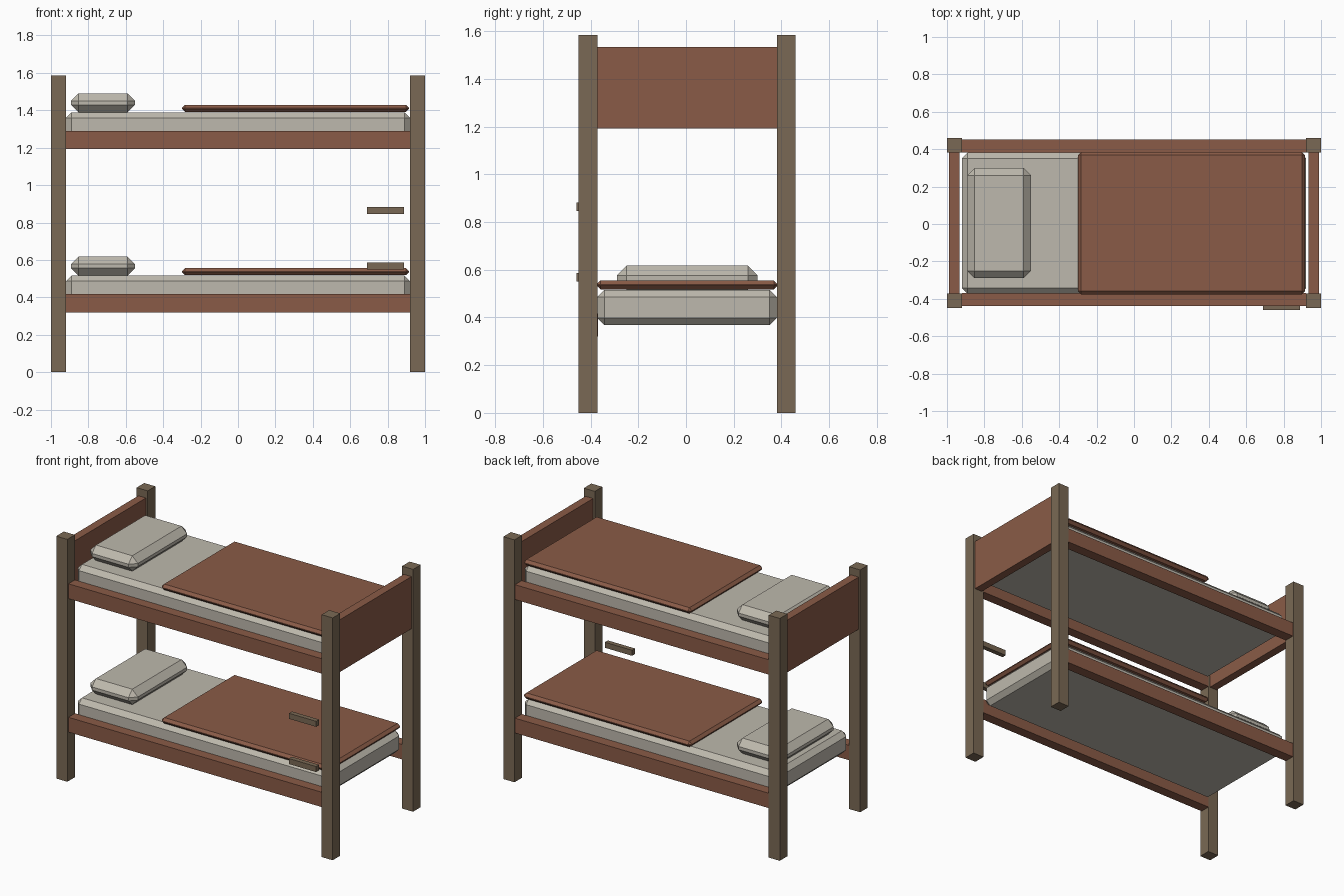
import bpy
import bmesh
from mathutils import Vector

cube = bpy.data.objects.get("Cube")
if cube:
    bpy.data.objects.remove(cube, do_unlink=True)


def make_material(name, rgb):
    mat = bpy.data.materials.new(name)
    mat.use_nodes = True
    colour = (*rgb, 1.0)
    mat.diffuse_color = colour
    mat.node_tree.nodes["Principled BSDF"].inputs["Base Color"].default_value = colour
    return mat


post_wood = make_material("dull post wood", (0.195, 0.141, 0.089))
red_brown = make_material("red brown", (0.254, 0.105, 0.063))
linen = make_material("pale linen", (0.515, 0.485, 0.418))


def box(name, xs, ys, zs, mat, chamfer=0.0):
    """Box from its (min, max) extents, with optional chamfered edges."""
    low, high = (Vector(c) for c in zip(xs, ys, zs))
    bm = bmesh.new()
    bmesh.ops.create_cube(bm, size=1.0)
    for v in bm.verts:
        v.co = (low + high) / 2 + v.co * (high - low)
    if chamfer:
        bmesh.ops.bevel(bm, geom=bm.edges[:], offset=chamfer, segments=1,
                        affect='EDGES')
    mesh = bpy.data.meshes.new(name)
    bm.to_mesh(mesh)
    bm.free()
    mesh.materials.append(mat)
    obj = bpy.data.objects.new(name, mesh)
    bpy.context.collection.objects.link(obj)
    return obj


FRONT, BACK = (-0.45, -0.372), (0.381, 0.459)
INNER = (FRONT[1], BACK[0])

# Corner posts and the end boards between them
for side, sign in (("left", 1), ("right", -1)):
    post_x = sorted((sign * 0.92, sign))
    for end, ys in (("front", FRONT), ("back", BACK)):
        box(f"{end}_{side}_post", post_x, ys, (0, 1.585), post_wood)
    box(f"{side}_end_board", sorted((sign * 0.933, sign * 0.988)), INNER,
        (1.193, 1.535), red_brown)

# Two bunks, each with rails, mattress, pillow and blanket
for level, z in (("lower", 0.32), ("upper", 1.193)):
    for end, ys in (("front", (-0.438, -0.37)), ("back", (0.383, 0.453))):
        box(f"{level}_{end}_rail", (-0.92, 0.92), ys, (z, z + 0.097), red_brown)
    box(f"{level}_mattress", (-0.92, 0.92), INNER, (z + 0.048, z + 0.196),
        linen, 0.03)
    box(f"{level}_pillow", (-0.893, -0.55), (-0.29, 0.299),
        (z + 0.196, z + 0.297), linen, 0.04)
    box(f"{level}_blanket", (-0.3, 0.915), (-0.376, 0.385),
        (z + 0.198, z + 0.236), red_brown, 0.017)

# Short ladder steps at the front
for name, z in (("lower_step", 0.55), ("upper_step", 0.846)):
    box(name, (0.69, 0.887), (-0.459, -0.428), (z, z + 0.036), post_wood)
